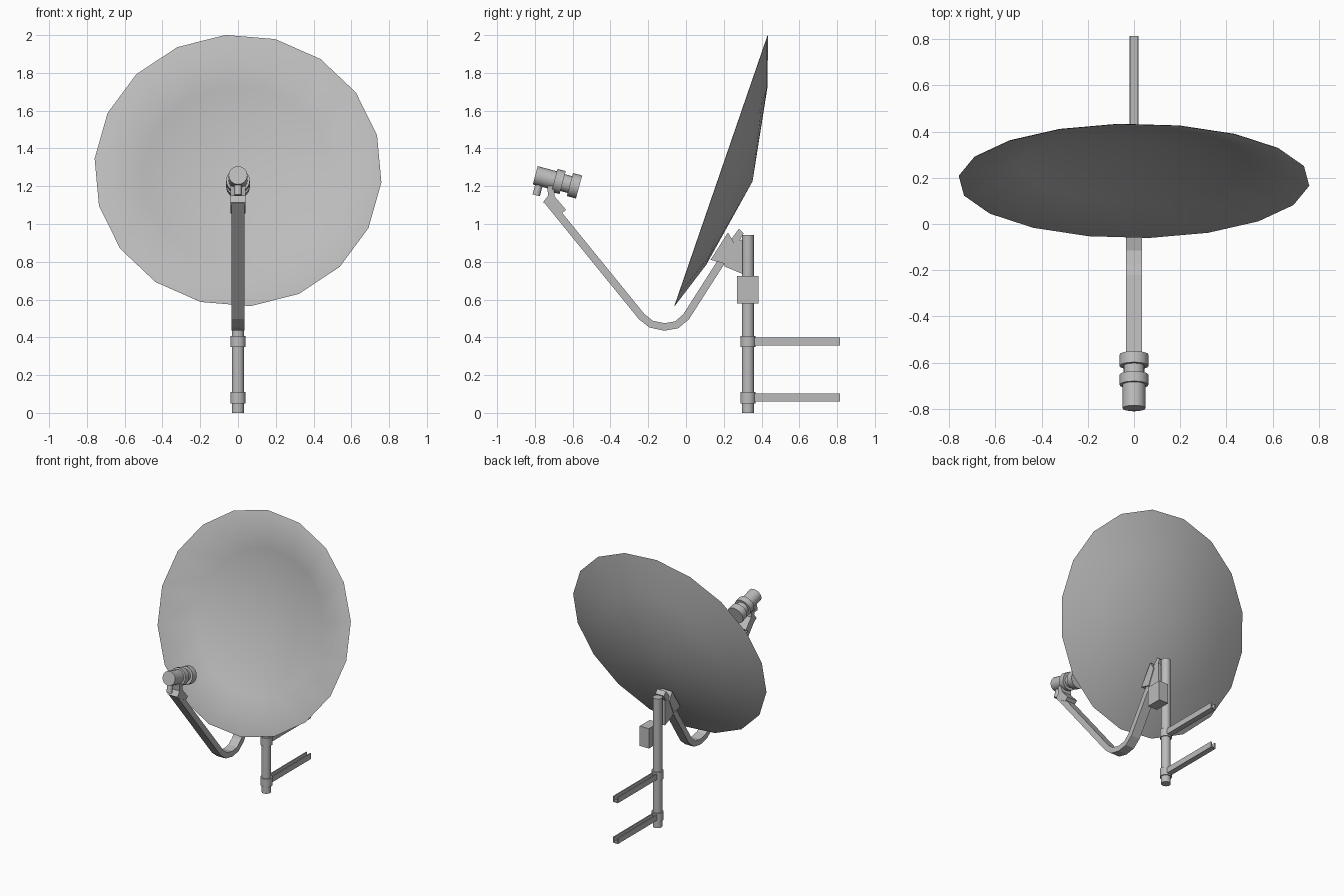
import bpy, bmesh, math
from mathutils import Vector, Matrix

if "Cube" in bpy.data.objects:
    bpy.data.objects.remove(bpy.data.objects["Cube"], do_unlink=True)

grey = bpy.data.materials.new("grey metal")
grey.use_nodes = True
colour = (0.5, 0.5, 0.5, 1)
grey.diffuse_color = colour
grey.node_tree.nodes["Principled BSDF"].inputs["Base Color"].default_value = colour


def finish(name, bm, smooth=None):
    bmesh.ops.recalc_face_normals(bm, faces=bm.faces)
    mesh = bpy.data.meshes.new(name)
    bm.to_mesh(mesh)
    bm.free()
    mesh.materials.append(grey)
    obj = bpy.data.objects.new(name, mesh)
    bpy.context.collection.objects.link(obj)
    if smooth:
        bpy.ops.object.select_all(action='DESELECT')
        obj.select_set(True)
        bpy.context.view_layer.objects.active = obj
        bpy.ops.object.shade_smooth_by_angle(angle=math.radians(smooth))
    return obj


def side_plate(name, outline, x0, x1):
    """Extrude a (y, z) outline from x0 to x1."""
    bm = bmesh.new()
    face = bm.faces.new([bm.verts.new((x0, y, z)) for y, z in outline])
    new = bmesh.ops.extrude_face_region(bm, geom=[face])["geom"]
    verts = [v for v in new if isinstance(v, bmesh.types.BMVert)]
    bmesh.ops.translate(bm, verts=verts, vec=(x1 - x0, 0, 0))
    return finish(name, bm)


def box(name, x, y, z):
    return side_plate(name, [(y[0], z[0]), (y[1], z[0]), (y[1], z[1]), (y[0], z[1])], *x)


def lathe(name, profile, origin, axis, sides, turn=0, smooth=40):
    """Revolve (radius, height) pairs around an axis; zero radius closes to a point."""
    bm = bmesh.new()
    rings = []
    for r, h in profile:
        if r == 0:
            rings.append([bm.verts.new((0, 0, h))] * sides)
        else:
            angles = [turn + math.tau * i / sides for i in range(sides)]
            rings.append([bm.verts.new((r * math.cos(a), r * math.sin(a), h)) for a in angles])
    for low, high in zip(rings, rings[1:]):
        for i in range(sides):
            j = (i + 1) % sides
            corners = list(dict.fromkeys([low[i], low[j], high[j], high[i]]))
            bm.faces.new(corners)
    for ring in (rings[0], rings[-1]):
        if ring[0] is not ring[1]:
            bm.faces.new(ring)
    # Local x stays world x, local z follows the axis
    z = Vector(axis).normalized()
    x = Vector((1, 0, 0))
    rot = Matrix((x, z.cross(x), z)).transposed().to_4x4()
    bm.transform(Matrix.Translation(origin) @ rot)
    return finish(name, bm, smooth)


# Reflector: shallow bowl, back skin and front skin meeting at the rim
tilt = math.radians(19)
back = (0, math.cos(tilt), -math.sin(tilt))
lathe("dish", [(0, 0.175), (0.5, 0.087), (0.762, 0), (0.757, -0.002), (0.5, 0.079), (0, 0.167)],
      (0, 0.187, 1.283), back, 18, math.radians(85), 60)

# Mast with its two wall clamps and channel brackets
POLE_Y = 0.328
lathe("mast", [(0.032, 0), (0.032, 0.943)], (0, POLE_Y, 0), (0, 0, 1), 16)
for label, z in (("lower", 0.08), ("upper", 0.378)):
    lathe(label + "_clamp", [(0.04, -0.03), (0.04, 0.03)], (0, POLE_Y, z), (0, 0, 1), 16)
    ends = (POLE_Y + 0.03, 0.815)
    box(label + "_bracket_web", (-0.02, 0.02), ends, (z - 0.02, z - 0.012))
    for side in (-1, 1):
        x = sorted((side * 0.012, side * 0.02))
        box(label + "_bracket_flange", x, ends, (z - 0.02, z + 0.022))

# Junction box on the side of the mast
box("junction_box", (0.03, 0.105), (0.27, 0.385), (0.58, 0.725))

# Mount between mast and dish
side_plate("mount_body", [(0.205, 0.775), (0.3, 0.735), (0.3, 0.92), (0.205, 0.875)], -0.04, 0.04)
side_plate("mount_plate", [(0.13, 0.81), (0.205, 0.79), (0.255, 0.9), (0.222, 0.955)], -0.045, 0.045)
side_plate("mount_hinge", [(0.225, 0.9), (0.262, 0.875), (0.305, 0.95), (0.28, 0.975)], -0.035, 0.035)

# Feed arm: a flat bar following a bent path
path = [Vector(p) for p in ((-0.735, 1.125), (-0.235, 0.51), (-0.185, 0.47), (-0.115, 0.455),
                            (-0.05, 0.466), (0.0, 0.508), (0.225, 0.86))]
left, right = [], []
for i, p in enumerate(path):
    before = (p - path[i - 1]).normalized() if i else Vector((0, 0))
    after = (path[i + 1] - p).normalized() if i < len(path) - 1 else Vector((0, 0))
    along = (before + after).normalized()
    offset = Vector((-along.y, along.x)) * 0.02
    left.append(p + offset)
    right.append(p - offset)
side_plate("feed_arm", left + right[::-1], -0.035, 0.035)

# Feed holder on the arm tip
side_plate("arm_cap", [(-0.757, 1.115), (-0.66, 1.055), (-0.635, 1.075), (-0.695, 1.145),
                       (-0.70, 1.2), (-0.735, 1.2), (-0.73, 1.15)], -0.04, 0.04)

# Feed horn: stepped body with two collars
slope = math.radians(-15)
lathe("feed_horn", [(0.05, 0), (0.05, 0.105), (0.063, 0.105), (0.063, 0.15), (0.046, 0.15),
                    (0.046, 0.19), (0.063, 0.19), (0.063, 0.24)],
      (0, -0.798, 1.258), (0, math.cos(slope), math.sin(slope)), 16)
lathe("cable_socket", [(0.02, 0), (0.02, 0.08)], (0, -0.793, 1.152),
      (0, -math.sin(slope), math.cos(slope)), 12)
